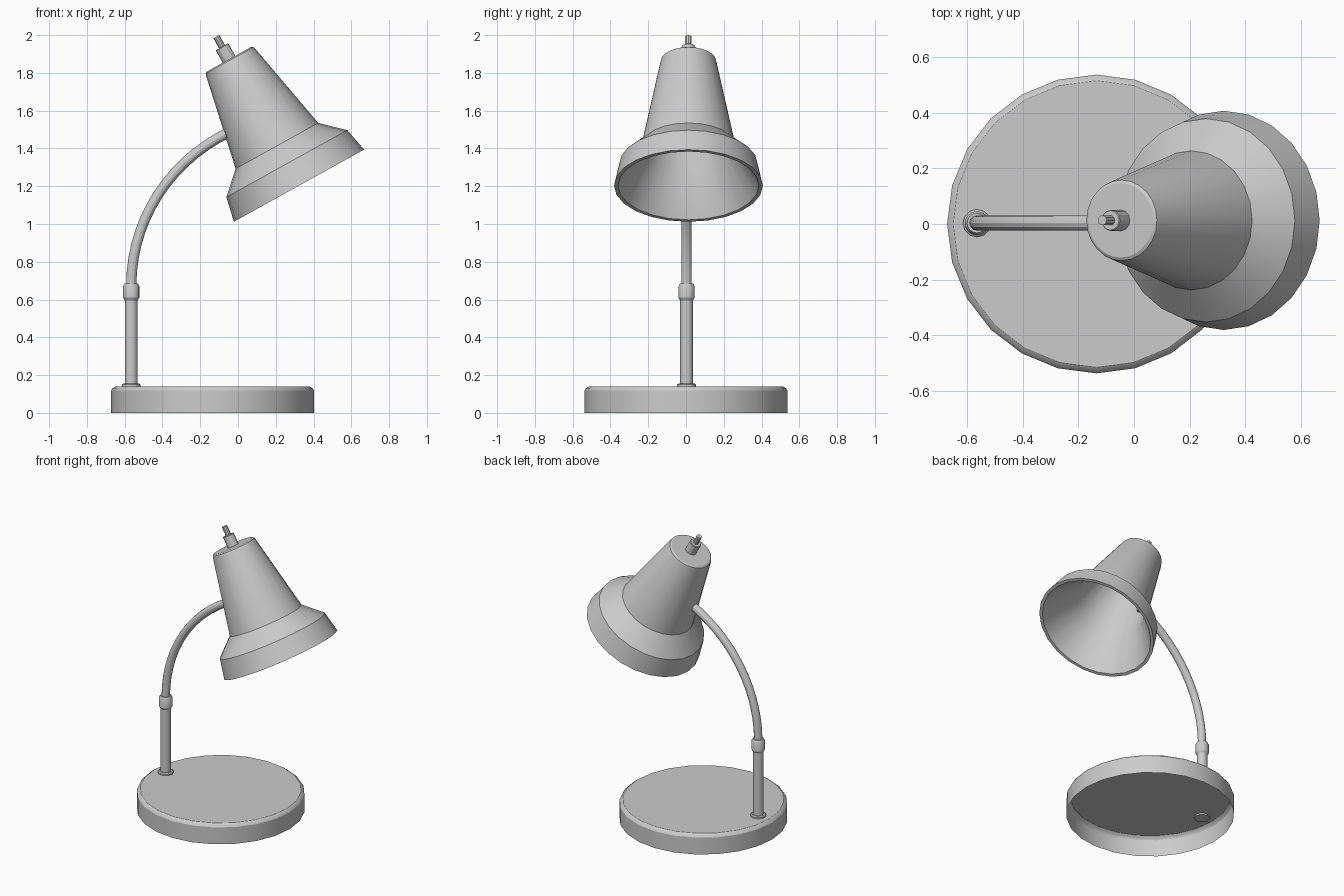
import bpy, bmesh
from math import sin, cos, pi, radians
from mathutils import Matrix

if "Cube" in bpy.data.objects:
    bpy.data.objects.remove(bpy.data.objects["Cube"])


def finish(obj):
    bpy.ops.object.select_all(action='DESELECT')
    obj.select_set(True)
    bpy.context.view_layer.objects.active = obj
    bpy.ops.object.shade_smooth_by_angle(angle=radians(28))


def lathe(name, profile, sides, matrix, cap_start=True, cap_end=True):
    """Spin (radius, height) points around local z, optionally capping both ends."""
    bm = bmesh.new()
    rings = [[bm.verts.new((r * cos(2 * pi * i / sides), r * sin(2 * pi * i / sides), h))
              for i in range(sides)] for r, h in profile]
    for a, b in zip(rings, rings[1:]):
        for i in range(sides):
            j = (i + 1) % sides
            bm.faces.new((a[i], a[j], b[j], b[i]))
    if cap_start:
        bm.faces.new(rings[0][::-1])
    if cap_end:
        bm.faces.new(rings[-1])
    if cap_start or cap_end:
        bmesh.ops.recalc_face_normals(bm, faces=bm.faces)
    mesh = bpy.data.meshes.new(name)
    bm.to_mesh(mesh)
    bm.free()
    obj = bpy.data.objects.new(name, mesh)
    bpy.context.collection.objects.link(obj)
    obj.matrix_world = matrix
    finish(obj)
    return obj


# Round base: a shell that is open underneath
lathe("base", [(0.537, 0), (0.537, 0.118), (0.531, 0.129), (0.515, 0.14)],
      24, Matrix.Translation((-0.135, 0, 0)), cap_start=False)

# Upright post with foot collar and ferrule
POST_X = -0.565
post = Matrix.Translation((POST_X, 0.003, 0))
lathe("foot_collar", [(0.05, 0.13), (0.05, 0.149), (0.043, 0.155)], 12, post)
lathe("post", [(0.034, 0.13), (0.034, 0.62)], 16, post)
lathe("ferrule", [(0.034, 0.595), (0.043, 0.61), (0.043, 0.67), (0.035, 0.685)], 16, post)

# Curved arm swept along an arc into the shade
curve = bpy.data.curves.new("arm", 'CURVE')
curve.dimensions = '3D'
curve.bevel_depth = 0.027
curve.bevel_resolution = 4
curve.use_fill_caps = True
spline = curve.splines.new('POLY')
COUNT = 15
spline.points.add(COUNT - 1)
for i, p in enumerate(spline.points):
    a = radians(64) * i / (COUNT - 1)
    p.co = (POST_X + 0.93 * (1 - cos(a)), 0.003, 0.675 + 0.905 * sin(a), 1)
arm = bpy.data.objects.new("arm", curve)
bpy.context.collection.objects.link(arm)
bpy.ops.object.select_all(action='DESELECT')
arm.select_set(True)
bpy.context.view_layer.objects.active = arm
bpy.ops.object.convert(target='MESH')
finish(bpy.context.view_layer.objects.active)

# Tilted shade: inner lining, rim, flared lip, shoulder and tapered body
head = Matrix.Translation((0.323, 0.013, 1.203)) @ Matrix.Rotation(radians(-29), 4, 'Y')
lathe("shade", [(0.125, 0.745), (0.235, 0.235), (0.373, 0.0), (0.394, 0.0),
                (0.366, 0.133), (0.25, 0.241), (0.149, 0.745), (0.145, 0.758), (0.134, 0.765)],
      24, head)

# Switch on top of the shade
lathe("switch_collar", [(0.038, 0.755), (0.038, 0.838), (0.035, 0.841)], 12, head)
lathe("switch_stem", [(0.018, 0.83), (0.018, 0.902)], 10, head)
